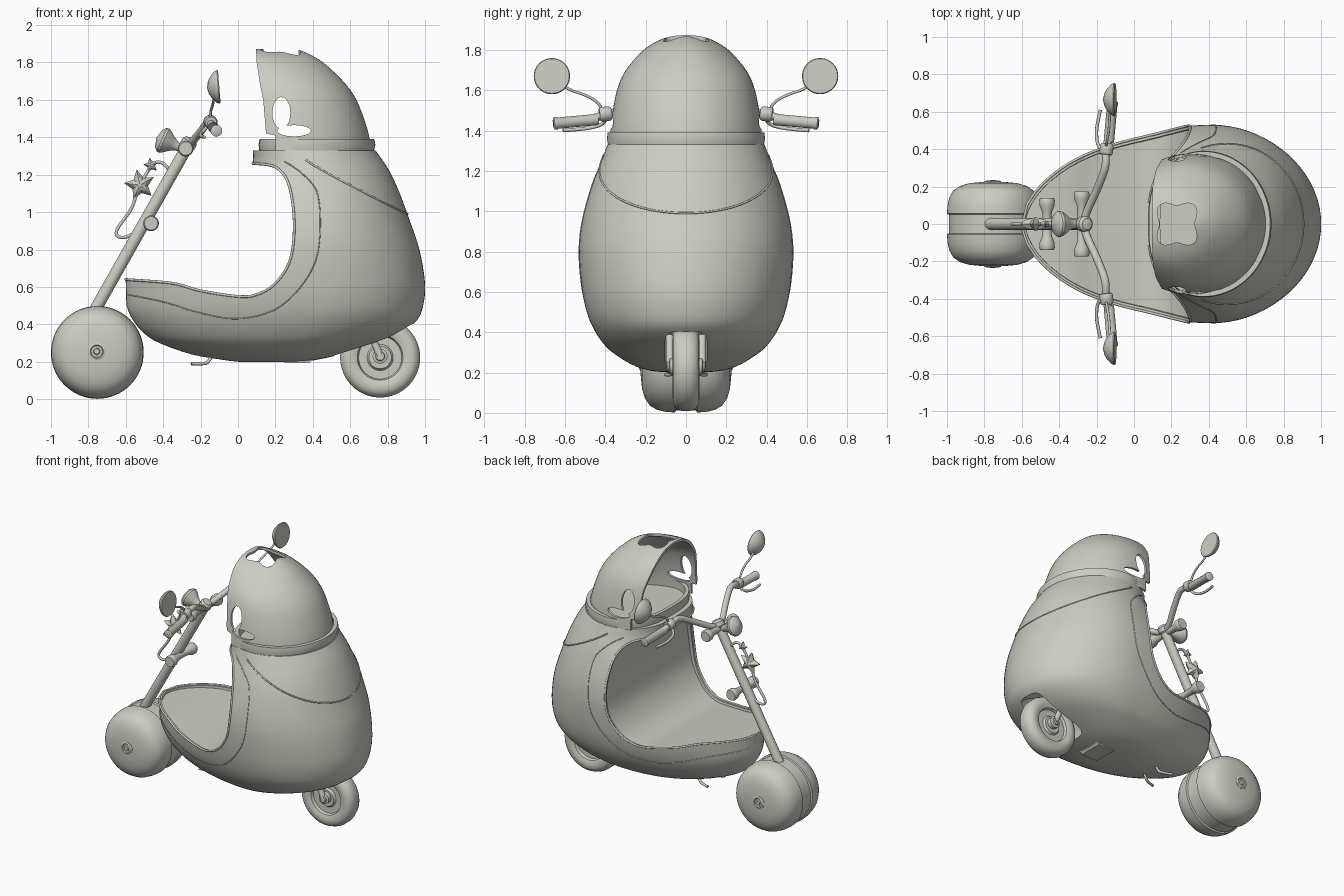
import bpy
import bmesh
import math
from mathutils import Vector

cube = bpy.data.objects.get("Cube")
if cube:
    bpy.data.objects.remove(cube, do_unlink=True)

clay = bpy.data.materials.new("pale_grey_green")
clay.use_nodes = True
clay.diffuse_color = (0.6, 0.61, 0.54, 1)
clay.node_tree.nodes["Principled BSDF"].inputs["Base Color"].default_value = clay.diffuse_color
parts = []


def smooth(pts, n=6):
    """Smooth curve through points of any dimension."""
    out = []
    for i in range(len(pts) - 1):
        a, b, c, d = (pts[max(0, min(len(pts) - 1, i + k))] for k in (-1, 0, 1, 2))
        for k in range(n):
            t = k / n
            out.append(tuple(q + 0.5 * t * (r - p + t * (2*p - 5*q + 4*r - s + t * (3*(q - r) + s - p)))
                             for p, q, r, s in zip(a, b, c, d)))
    return out + [tuple(pts[-1])]


def skin(name, rings):
    """Closed solid through equal-sized rings."""
    n = len(rings[0])
    verts = [v for ring in rings for v in ring]
    faces = [(i*n + j, i*n + (j + 1) % n, (i + 1)*n + (j + 1) % n, (i + 1)*n + j)
             for i in range(len(rings) - 1) for j in range(n)]
    faces += [tuple(reversed(range(n))), tuple(range(len(verts) - n, len(verts)))]
    mesh = bpy.data.meshes.new(name)
    mesh.from_pydata(verts, [], faces)
    obj = bpy.data.objects.new(name, mesh)
    bpy.context.collection.objects.link(obj)
    bm = bmesh.new()
    bm.from_mesh(mesh)
    bmesh.ops.recalc_face_normals(bm, faces=bm.faces)
    bm.to_mesh(mesh)
    bm.free()
    mesh.materials.append(clay)
    parts.append(obj)
    return obj


def lathe(name, profile, loc, axis, n=40):
    q = Vector(axis).to_track_quat('Z', 'Y')
    turn = [(math.cos(k * math.tau / n), math.sin(k * math.tau / n)) for k in range(n)]
    return skin(name, [[q @ Vector((max(r, 0.001)*c, max(r, 0.001)*s, h)) + Vector(loc)
                        for c, s in turn] for r, h in profile])


def both(half):
    """Mirror a half profile to the other end of its axis."""
    return half + [(r, -h) for r, h in reversed(half)]


def prism(name, xz, half):
    return skin(name, [[(x, y, z) for x, z in xz] for y in (-half, half)])


def ellipse(x, z, rx, rz):
    return [(x + rx*math.cos(k*math.tau/24), z + rz*math.sin(k*math.tau/24)) for k in range(24)]


def tube(name, pts, radius):
    curve = bpy.data.curves.new(name, 'CURVE')
    curve.dimensions = '3D'
    curve.bevel_depth = radius
    curve.bevel_resolution = 5
    curve.use_fill_caps = True
    spline = curve.splines.new('POLY')
    spline.points.add(len(pts) - 1)
    for p, co in zip(spline.points, pts):
        p.co = (*co, 1)
    obj = bpy.data.objects.new(name, curve)
    bpy.context.collection.objects.link(obj)
    curve.materials.append(clay)
    parts.append(obj)


def combine(target, cutter, op='DIFFERENCE'):
    mod = target.modifiers.new("cut", 'BOOLEAN')
    mod.object, mod.operation, mod.solver = cutter, op, 'EXACT'
    bpy.context.view_layer.objects.active = target
    bpy.ops.object.modifier_apply(modifier=mod.name)
    parts.remove(cutter)
    bpy.data.objects.remove(cutter, do_unlink=True)


def egg_point(row, a):
    """Point on one level: height, front, back, half width, widest x, front sharpness."""
    z, x0, x1, w, xm, power = row
    c, s = math.cos(a), math.sin(a)
    if c > 0:
        return (xm + c * (x1 - xm), w * s, z)
    return (xm + c * (xm - x0), w * math.copysign(abs(s)**power, s), z)


def egg(name, rows, inset=0, dz=0, n=72):
    rows = [(z + dz, x0 + inset, x1 - inset, max(w - inset, 0.004), xm, p) for z, x0, x1, w, xm, p in rows]
    return skin(name, [[egg_point(r, k*math.tau/n) for k in range(n)] for r in rows])


# Egg-shaped body with a round neck
BODY = smooth([(.2, 0, .35, .08, .22, 1.12), (.21, -.08, .42, .18, .24, 1.12), (.24, -.25, .55, .27, .26, 1.12),
               (.3, -.42, .74, .365, .33, 1.12), (.35, -.5, .86, .415, .37, 1.12), (.42, -.56, .955, .46, .4, 1.12),
               (.5, -.595, .99, .492, .42, 1.12), (.62, -.6, 1, .517, .42, 1.12), (.8, -.6, .97, .53, .42, 1.12),
               (.95, -.5, .92, .515, .42, 1.12), (1.1, -.25, .865, .475, .42, 1.05),
               (1.2, .02, .82, .44, .4, .85), (1.26, .075, .785, .415, .39, .75),
               (1.33, .08, .735, .39, .37, .7)], 4)


def row_at(z):
    for a, b in zip(BODY, BODY[1:]):
        if a[0] <= z <= b[0]:
            t = (z - a[0]) / (b[0] - a[0])
            return tuple(p + t * (q - p) for p, q in zip(a, b))
    return BODY[-1]


def body_width(x, z):
    _, x0, x1, w, xm, power = row_at(z)
    if x > xm:
        return w * max(0, 1 - ((x - xm) / (x1 - xm))**2)**.5
    return w * max(0, 1 - ((x - xm) / (xm - x0))**2)**(power / 2)


body = egg("body_shell", BODY)

# Open cockpit under the neck, with floor and backrest slightly inside its rim
rim = smooth([(-.6, .64), (-.35, .62), (-.2, .58), (0, .55), (.1, .56), (.2, .62), (.28, .75),
              (.3, .95), (.27, 1.15), (.2, 1.24), (.08, 1.26)])
combine(body, prism("cockpit_cutter", [(-.8, .645)] + rim + [(-.1, 1.262), (-.1, 1.6), (-.8, 1.6)], 1))
floor = smooth([(-.8, .63), (-.55, .622), (-.35, .602), (-.2, .563), (0, .533), (.11, .543), (.22, .61),
                (.305, .75), (.328, .95), (.3, 1.16), (.21, 1.255), (.05, 1.27)])
recess = egg("recess_cutter", BODY, 0.02)
combine(recess, prism("recess_limit", floor + [(-.8, 1.27)], 1), 'INTERSECT')
combine(body, recess)

# Rounded rear wheel well
combine(body, lathe("wheel_well_cutter", both([(.17, .105), (.215, .095), (.24, .075), (.25, .04)]),
                    (.76, 0, .225), (0, 1, 0), 64))


def trim(name, path, radius):
    side = [(x, body_width(x, z), z) for x, z in path]
    tube(name, [(x, -y, z) for x, y, z in reversed(side)] + side[1:], radius)


# Fine creases on the shell
trim("cockpit_rim", rim, .007)
trim("side_seam", smooth([(-.597, .56), (-.4, .52), (-.2, .46), (0, .43), (.2, .48), (.35, .62), (.43, .8),
                          (.43, 1.08), (.35, 1.2), (.25, 1.27)]), .003)
tube("rear_yoke_seam", [egg_point(row_at(.99 + .27*(1 - math.cos(k*math.pi/40))), k*math.pi/40)
                        for k in range(-21, 22)], .005)

# Domed hood with face opening, ear holes and roof hole
DOME = smooth([(1.33, .715, .378), (1.45, .69, .37), (1.6, .633, .342), (1.7, .562, .298), (1.8, .455, .21),
               (1.85, .37, .128), (1.868, .32, .065), (1.873, .29, .01)], 5)
DOME = [(z, -.1, x1, w, x1/2 - .05, 1) for z, x1, w in DOME]
hood = egg("hood_dome", DOME)
combine(hood, egg("hood_hollow", DOME, .015, -.015))
combine(hood, prism("face_cutter", [(-.5, 1.2), (.2, 1.2), (.2, 1.41), (.15, 1.42), (.135, 1.6), (.115, 1.7),
                                    (.1, 1.8), (.09, 2), (-.5, 2)], 1))
combine(hood, prism("ear_cutter", ellipse(.232, 1.53, .048, .085), 1))
combine(hood, prism("ear_slot_cutter", ellipse(.3, 1.435, .09, .03), 1))
lobes = [(k*math.tau/48, .125 - .022*math.cos(4*k*math.tau/48)) for k in range(48)]
combine(hood, skin("roof_cutter", [[(.23 + .9*r*math.cos(a), .95*r*math.sin(a), z) for a, r in lobes]
                                   for z in (1.7, 2)]))

# Collar band all round the neck
collar = egg("collar_band", [(1.322, .115, .725, .386, .37, .7), (1.36, .11, .735, .392, .37, .7),
                             (1.39, .115, .728, .388, .37, .7)])
combine(collar, egg("collar_hollow", [(1.3, .14, .7, .362, .37, .7), (1.45, .14, .7, .362, .37, .7)]))

# Fat front wheel with central channel
lathe("front_wheel", both([(0, .226), (.06, .225), (.13, .218), (.18, .203), (.215, .178), (.235, .143),
                           (.245, .1), (.248, .055), (.238, .05)]), (-.752, 0, .25), (0, 1, 0), 64)

# Rear wheel with stepped rim
lathe("rear_wheel", both([(0, .05), (.06, .05), (.07, .035), (.115, .035), (.122, .055), (.15, .066),
                          (.18, .064), (.203, .048), (.214, .02)]), (.76, 0, .223), (0, 1, 0), 64)

for s, side in ((-1, "right"), (1, "left")):
    lathe(side + "_front_hub", [(.045, 0), (.045, .008), (.035, .012), (.03, .006), (.018, .006), (.014, .014),
                                (0, .014)], (-.755, s*.22, .255), (0, s, 0))
    lathe(side + "_rear_hub", [(.04, 0), (.04, .04), (.025, .045), (.022, .055), (0, .055)],
          (.76, s*.04, .23), (0, s, 0))
    tube(side + "_rear_fork", [(.76, s*.08, .23), (.73, s*.08, .3), (.69, s*.08, .38)], .02)

    # Handlebar half, grip, clamp and lever
    tube(side + "_handlebar", smooth([(-.27, 0, 1.35), (-.25, s*.07, 1.37), (-.2, s*.18, 1.43),
                                      (-.155, s*.3, 1.49), (-.15, s*.39, 1.48), (-.13, s*.5, 1.45),
                                      (-.12, s*.6, 1.44)]), .021)
    lathe(side + "_grip", [(.025, 0), (.028, .01), (.028, .2), (.031, .205), (.031, .22), (.02, .225)],
          (-.135, s*.435, 1.455), (.02, s*.22, -.02))
    lathe(side + "_clamp", [(.03, 0), (.036, .01), (.036, .05), (.03, .06)], (-.15, s*.37, 1.485), (.1, s, -.1))
    tube(side + "_lever", smooth([(-.15, s*.39, 1.47), (-.19, s*.42, 1.43), (-.2, s*.5, 1.41),
                                  (-.18, s*.61, 1.4)]), .009)

    # Round mirror on a bent stalk
    tube(side + "_mirror_stalk", smooth([(-.15, s*.41, 1.49), (-.145, s*.44, 1.54), (-.135, s*.5, 1.575),
                                         (-.13, s*.57, 1.6), (-.125, s*.62, 1.63)]), .007)
    lathe(side + "_mirror", [(0, 0), (.086, 0), (.09, .006), (.082, .022), (.06, .043), (.035, .058),
                             (0, .066)], (-.1, s*.665, 1.67), (-1, 0, -.08))

    # Underside stand
    tube(side + "_stand", smooth([(-.13, s*.06, .25), (-.16, s*.065, .2), (-.19, s*.08, .19),
                                  (-.25, s*.1, .19)]), .009)

# Steering stem
tube("steering_stem", [(-.785, 0, .44), (-.26, 0, 1.37)], .033)
lathe("stem_cap", both([(0, .035), (.03, .03), (.042, .015)]), (-.265, 0, 1.365), (.5, 0, .88))

# Crossbars with flared ends
for name, x, z, reach in (("lower_peg", -.465, .94, .14), ("upper_peg", -.28, 1.34, .175)):
    lathe(name, both([(0, reach), (.036, reach), (.042, reach - .012), (.04, reach - .04), (.026, reach - .075),
                      (.022, .02)]), (x, 0, z), (0, 1, 0), 28)

# Trumpet headlight
lathe("headlight", [(.022, 0), (.024, .03), (.04, .06), (.06, .085), (.07, .105), (.068, .118), (.05, .135),
                    (0, .148)], (-.3, 0, 1.34), (-.9, 0, .4))

# Puffy star charms on a wire
for name, x, z, size in (("large_star", -.525, 1.145, .085), ("small_star", -.465, 1.25, .042)):
    outline = [(size * (1 if k % 2 == 0 else .52), math.pi/2 + k*math.pi/5 + .2) for k in range(10)]
    skin(name, [[(x + f*r*math.cos(a), y*size, z + f*r*math.sin(a)) for r, a in outline]
                for f, y in ((.1, -.4), (.6, -.28), (1, 0), (.6, .28), (.1, .4))])
tube("charm_wire", smooth([(-.37, 0, 1.23), (-.41, 0, 1.265), (-.46, 0, 1.25), (-.53, 0, 1.13), (-.57, 0, 1.02),
                           (-.645, 0, .91), (-.64, 0, .87), (-.59, 0, .87), (-.5, 0, .92)]), .009)

# Belly plate
prism("belly_plate", [(.25, .193), (.38, .193), (.42, .23), (.22, .23)], .09)

# Finish: turn curves into meshes and smooth everything but sharp edges
for obj in parts:
    bpy.ops.object.select_all(action='DESELECT')
    obj.select_set(True)
    bpy.context.view_layer.objects.active = obj
    if obj.type == 'CURVE':
        bpy.ops.object.convert(target='MESH')
    if "star" not in obj.name:
        bpy.ops.object.shade_smooth_by_angle(angle=math.radians(35))
